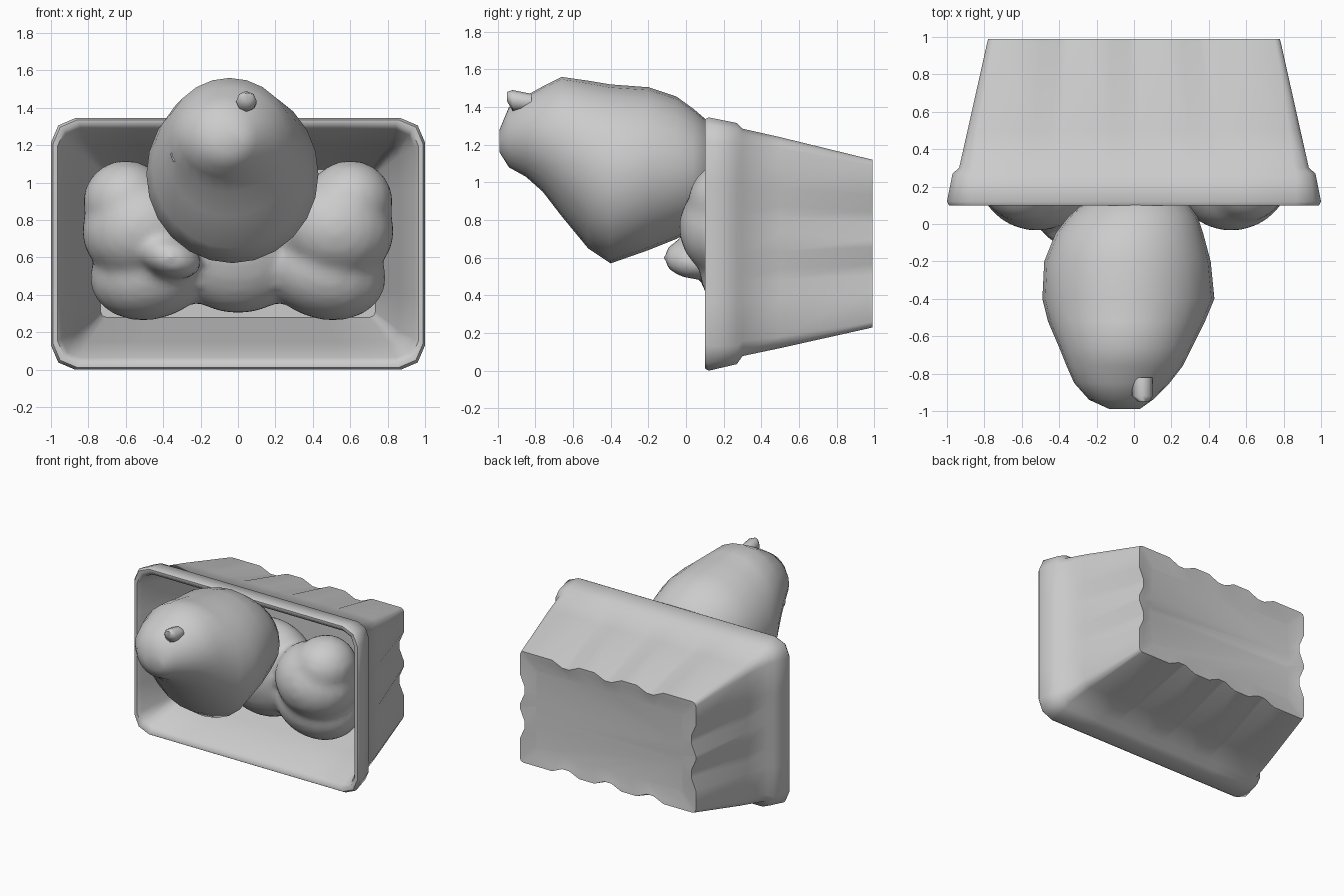
import bpy, bmesh, math

if "Cube" in bpy.data.objects:
    bpy.data.objects.remove(bpy.data.objects["Cube"])


def loft(name, rings, angle=40):
    """Skin equal-length rings of points and cap both ends."""
    bm = bmesh.new()
    vs = [[bm.verts.new(p) for p in r] for r in rings]
    n = len(rings[0])
    for a, b in zip(vs, vs[1:]):
        for i in range(n):
            bm.faces.new((a[i], a[(i + 1) % n], b[(i + 1) % n], b[i]))
    bm.faces.new(vs[0][::-1])
    bm.faces.new(vs[-1])
    bmesh.ops.recalc_face_normals(bm, faces=bm.faces)
    me = bpy.data.meshes.new(name)
    bm.to_mesh(me)
    bm.free()
    ob = bpy.data.objects.new(name, me)
    bpy.context.collection.objects.link(ob)
    bpy.ops.object.select_all(action='DESELECT')
    ob.select_set(True)
    bpy.context.view_layer.objects.active = ob
    bpy.ops.object.shade_smooth_by_angle(angle=math.radians(angle))
    return ob


def box_ring(y, hx, lo, hi, r, dent):
    """Rounded rectangle in the xz plane whose sides carry shallow dents."""
    hz, cz = (hi - lo) / 2, (hi + lo) / 2
    pts = []
    for k in range(4):
        a, b, ribs = (hx, hz, 4) if k % 2 == 0 else (hz, hx, 3)
        local = [(-a + r, -b)]
        for i in range(1, ribs):
            c = (-1 + 2 * i / ribs) * (a - r)
            local += [(c - .12, -b), (c - .03, -b + dent),
                      (c + .03, -b + dent), (c + .12, -b)]
        local += [(a - r, -b), (a - r * .3, -b + r * .3)]
        ca, sa = [(1, 0), (0, 1), (-1, 0), (0, -1)][k]
        pts += [(u * ca - v * sa, y, cz + u * sa + v * ca) for u, v in local]
    return pts


# Tapered punnet lying on its side, open to the front
loft("punnet", [box_ring(*s) for s in (
    (.93, .735, .28, 1.07, .03, 0),
    (.45, .86, .15, 1.20, .06, 0),
    (.13, .945, .065, 1.285, .10, 0),
    (.10, .965, .035, 1.315, .12, 0),
    (.10, .99, .012, 1.335, .13, 0),
    (.12, 1.0, .0, 1.345, .13, 0),
    (.27, .97, .035, 1.315, .10, 0),
    (.30, .935, .078, 1.285, .08, 0),
    (.50, .89, .12, 1.24, .06, .004),
    (.97, .785, .225, 1.125, .03, .04),
    (.99, .78, .23, 1.12, .03, .04),
    (.985, .74, .27, 1.08, .03, .02),
    (.97, .65, .36, .99, .03, 0))], 50)


def fruit(name, secs, n=24):
    """Loft of ellipses: y, z low, z high, x low, x high."""
    rings = []
    for y, zl, zh, xl, xh in secs:
        rings.append([((xl + xh) / 2 + (xh - xl) / 2 * math.cos(2 * math.pi * i / n), y,
                       (zl + zh) / 2 + (zh - zl) / 2 * math.sin(2 * math.pi * i / n))
                      for i in range(n)])
    return loft(name, rings, 70)


# Large pear reaching out of the punnet
fruit("front_pear", [
    (-.99, 1.16, 1.28, -.13, .03), (-.94, 1.08, 1.40, -.24, .10),
    (-.85, 1.03, 1.46, -.32, .19), (-.76, .95, 1.51, -.36, .26),
    (-.66, .82, 1.56, -.40, .31), (-.52, .65, 1.54, -.46, .38),
    (-.40, .57, 1.52, -.49, .43), (-.20, .64, 1.505, -.48, .41),
    (-.05, .70, 1.455, -.42, .37), (.04, .75, 1.39, -.35, .34),
    (.11, .80, 1.33, -.27, .29), (.17, .90, 1.22, -.14, .16)])

# Stem and the small bump beside the tip
fruit("stem", [(-.95, 1.43, 1.48, .02, .08), (-.92, 1.38, 1.49, -.01, .10),
               (-.82, 1.38, 1.47, -.01, .10)], 8)
fruit("tip_lobe", [(-.75, 1.10, 1.20, -.36, -.27), (-.70, 1.10, 1.22, -.37, -.22),
                   (-.64, 1.12, 1.22, -.36, -.20)], 8)


def blob(loc, scale, tilt=0):
    bpy.ops.mesh.primitive_uv_sphere_add(segments=20, ring_count=12, location=loc,
                                         rotation=(0, tilt, 0))
    ob = bpy.context.object
    ob.scale = scale
    return ob


# Pears packed inside, upper and lower halves each side, blended together
packed = [blob((-.36, .06, .60), (.17, .18, .11), .3),
          blob((0, .38, .68), (.40, .28, .38))]
for s in (-1, 1):
    packed += [blob((s * .52, .26, .76), (.32, .30, .28), s * .3),
               blob((s * .60, .25, .90), (.23, .24, .22)),
               blob((s * .46, .36, .53), (.34, .29, .26), s * .3)]
bpy.ops.object.select_all(action='DESELECT')
for ob in packed:
    ob.select_set(True)
bpy.context.view_layer.objects.active = packed[0]
bpy.ops.object.join()
inner = bpy.context.object
inner.name = "packed_pears"
bpy.ops.object.transform_apply(location=True, rotation=True, scale=True)
mesh_mod = inner.modifiers.new("blend", 'REMESH')
mesh_mod.mode = 'VOXEL'
mesh_mod.voxel_size = .03
mesh_mod.use_smooth_shade = True
soft = inner.modifiers.new("soften", 'SMOOTH')
soft.iterations = 6
soft.factor = .5
